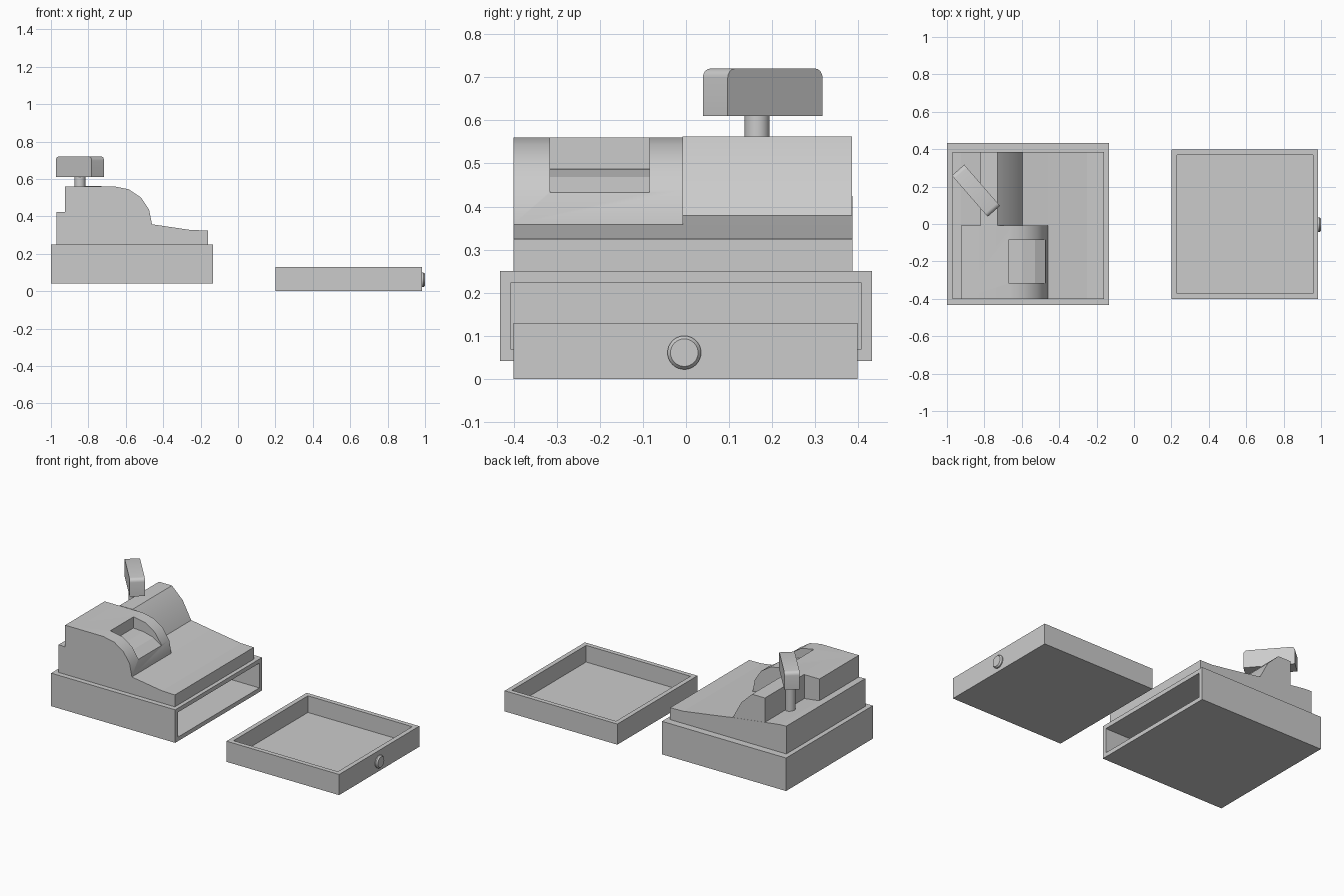
import bpy, bmesh, math
from mathutils import Matrix, Vector

if "Cube" in bpy.data.objects:
    bpy.data.objects.remove(bpy.data.objects["Cube"])


def finish(bm, name, smooth=False):
    bmesh.ops.recalc_face_normals(bm, faces=bm.faces[:])
    mesh = bpy.data.meshes.new(name)
    bm.to_mesh(mesh)
    bm.free()
    ob = bpy.data.objects.new(name, mesh)
    bpy.context.collection.objects.link(ob)
    bpy.ops.object.select_all(action='DESELECT')
    bpy.context.view_layer.objects.active = ob
    ob.select_set(True)
    if smooth:
        bpy.ops.object.shade_smooth_by_angle(angle=math.radians(35))
    return ob


def box_bm(x, y, z):
    bm = bmesh.new()
    size = (x[1] - x[0], y[1] - y[0], z[1] - z[0])
    mid = ((x[0] + x[1]) / 2, (y[0] + y[1]) / 2, (z[0] + z[1]) / 2)
    bmesh.ops.create_cube(bm, size=1, matrix=Matrix.Translation(mid) @ Matrix.Diagonal((*size, 1)))
    return bm


def open_box(name, x, y, z, direction, wall, depth):
    """Box hollowed through the face that points along direction."""
    bm = box_bm(x, y, z)
    d = Vector(direction)
    bm.normal_update()
    face = max(bm.faces, key=lambda f: f.normal.dot(d))
    bmesh.ops.inset_region(bm, faces=[face], thickness=wall, use_even_offset=True)
    inner = bmesh.ops.extrude_face_region(bm, geom=[face])
    verts = [g for g in inner['geom'] if isinstance(g, bmesh.types.BMVert)]
    bmesh.ops.translate(bm, verts=verts, vec=-d * depth)
    if face.is_valid:
        bmesh.ops.delete(bm, geom=[face], context='FACES_ONLY')
    return finish(bm, name)


def prism(name, profile, y0, y1, smooth=False):
    """Extrude an x-z profile from y0 to y1."""
    bm = bmesh.new()
    face = bm.faces.new([bm.verts.new((x, y0, z)) for x, z in profile])
    ext = bmesh.ops.extrude_face_region(bm, geom=[face])
    verts = [g for g in ext['geom'] if isinstance(g, bmesh.types.BMVert)]
    bmesh.ops.translate(bm, verts=verts, vec=(0, y1 - y0, 0))
    return finish(bm, name, smooth)


# Hollow base and the drawer pulled out of it
open_box("drawer_housing", (-1, -0.135), (-0.432, 0.432), (0.042, 0.25), (1, 0, 0), 0.026, 0.835)
open_box("drawer", (0.2, 0.985), (-0.4, 0.398), (0, 0.13), (0, 0, 1), 0.029, 0.105)

# Round drawer pull with a chamfered rim
bm = bmesh.new()
bmesh.ops.create_cone(bm, cap_ends=True, segments=32, radius1=0.039, radius2=0.039, depth=0.009,
                      matrix=Matrix.Translation((0.987, -0.004, 0.061)) @ Matrix.Rotation(math.pi / 2, 4, 'Y'))
bmesh.ops.create_cone(bm, cap_ends=True, segments=32, radius1=0.039, radius2=0.032, depth=0.0085,
                      matrix=Matrix.Translation((0.99575, -0.004, 0.061)) @ Matrix.Rotation(math.pi / 2, 4, 'Y'))
finish(bm, "drawer_pull", True)

# Sloping lower body
prism("lower_body", [(-0.97, 0.25), (-0.97, 0.425), (-0.925, 0.423), (-0.6, 0.38), (-0.46, 0.358),
                     (-0.25, 0.327), (-0.16, 0.325), (-0.16, 0.25)], -0.4, 0.386)

# Front upper block with its curved face
curve = [(-0.66 + 0.2 * math.sin(math.radians(22.5 * i)), 0.36 + 0.2 * math.cos(math.radians(22.5 * i)))
         for i in range(5)]
upper = prism("upper_body", [(-0.925, 0.42), (-0.925, 0.56)] + curve + [(-0.46, 0.356)], -0.4, -0.007, True)

# Display recess cut into the curved face
cutter = prism("recess_cutter", [(-0.67, 0.7), (-0.67, 0.49), (-0.6, 0.486), (-0.53, 0.468),
                                 (-0.474, 0.432), (-0.4, 0.38), (-0.4, 0.7)], -0.315, -0.085)
cutter.hide_render = True
mod = upper.modifiers.new("recess", 'BOOLEAN')
mod.operation = 'DIFFERENCE'
mod.solver = 'EXACT'
mod.object = cutter
bpy.context.view_layer.objects.active = upper
bpy.ops.object.modifier_apply(modifier=mod.name)
bpy.data.objects.remove(cutter)

# Rear ridge behind the upper block
prism("rear_ridge", [(-0.82, 0.408), (-0.82, 0.562), (-0.73, 0.562), (-0.655, 0.49), (-0.595, 0.378)],
      -0.008, 0.385, True)

# Post and the turned display head
bm = bmesh.new()
bmesh.ops.create_cone(bm, cap_ends=True, segments=24, radius1=0.029, radius2=0.029, depth=0.205,
                      matrix=Matrix.Translation((-0.845, 0.165, 0.5125)))
finish(bm, "display_post", True)

bm = box_bm((-0.146, 0.146), (-0.044, 0.044), (0.61, 0.72))
edges = [e for e in bm.edges if all(v.co.z > 0.7 for v in e.verts)
         and abs(e.verts[0].co.x - e.verts[1].co.x) < 0.01]
bmesh.ops.bevel(bm, geom=edges, offset=0.022, segments=4, profile=0.5, affect='EDGES')
bmesh.ops.transform(bm, verts=bm.verts[:], matrix=Matrix.Translation((-0.845, 0.178, 0))
                    @ Matrix.Rotation(math.radians(-49), 4, 'Z'))
finish(bm, "display_head", True)
